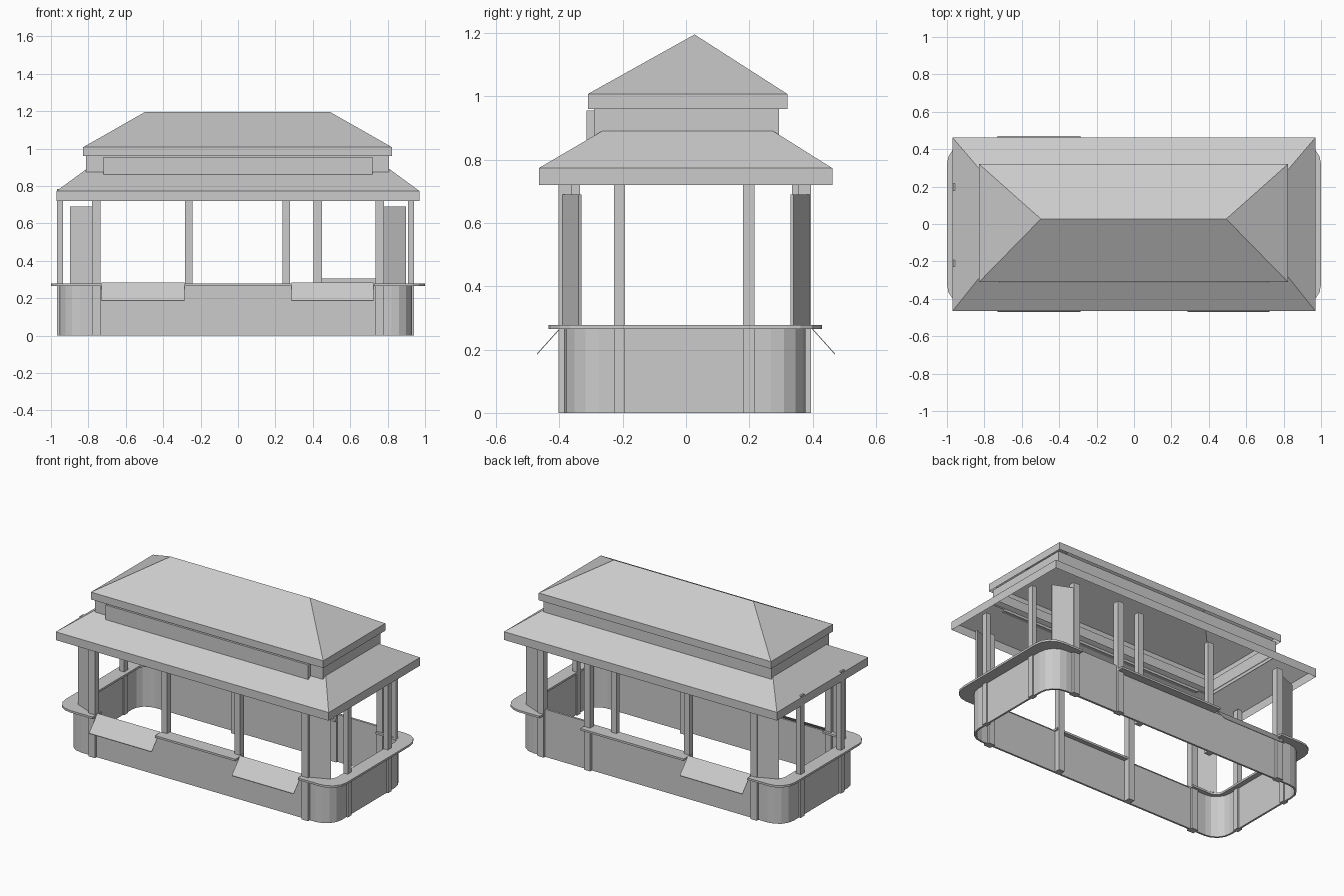
import bpy
import bmesh
from math import pi, cos, sin

if "Cube" in bpy.data.objects:
    bpy.data.objects.remove(bpy.data.objects["Cube"])


def mesh(name, verts, faces):
    me = bpy.data.meshes.new(name)
    me.from_pydata(verts, [], faces)
    bm = bmesh.new()
    bm.from_mesh(me)
    bmesh.ops.recalc_face_normals(bm, faces=bm.faces)
    bm.to_mesh(me)
    bm.free()
    ob = bpy.data.objects.new(name, me)
    bpy.context.collection.objects.link(ob)
    return ob


def box(name, x0, x1, y0, y1, z0, z1):
    v = [(x, y, z) for z in (z0, z1) for x, y in ((x0, y0), (x1, y0), (x1, y1), (x0, y1))]
    f = [(3, 2, 1, 0), (4, 5, 6, 7)] + [(i, (i + 1) % 4, (i + 1) % 4 + 4, i + 4) for i in range(4)]
    return mesh(name, v, f)


def rect(x0, x1, y0, y1, z):
    return [(x0, y0, z), (x1, y0, z), (x1, y1, z), (x0, y1, z)]


def skirt(name, rings):
    """Open shell through stacked four-point rings."""
    v = [p for r in rings for p in r]
    f = [(4 * k + i, 4 * k + (i + 1) % 4, 4 * k + 4 + (i + 1) % 4, 4 * k + 4 + i)
         for k in range(len(rings) - 1) for i in range(4)]
    return mesh(name, v, f)


def arc(cx, cy, r, a0, n=4):
    return [(cx + r * cos(a0 + pi / 2 * i / n), cy + r * sin(a0 + pi / 2 * i / n)) for i in range(n + 1)]


def band(name, outer, inner, z0, z1, closed):
    """Solid strip between an outer and an inner path."""
    n = len(outer)
    v = [(x, y, z) for path, z in ((outer, z0), (outer, z1), (inner, z1), (inner, z0)) for x, y in path]
    f = []
    for i in range(n if closed else n - 1):
        j = (i + 1) % n
        for k in range(4):
            m = (k + 1) % 4
            f.append((k * n + i, k * n + j, m * n + j, m * n + i))
    if not closed:
        f += [(0, n, 2 * n, 3 * n), (n - 1, 2 * n - 1, 3 * n - 1, 4 * n - 1)]
    return mesh(name, v, f)


def rounded(x0, x1, y0, y1, r):
    return (arc(x1 - r, y0 + r, r, -pi / 2) + arc(x1 - r, y1 - r, r, 0)
            + arc(x0 + r, y1 - r, r, pi / 2) + arc(x0 + r, y0 + r, r, pi))


# Base wall with rounded corners, open above and below
t = 0.012
band("base_wall", rounded(-0.955, 0.93, -0.385, 0.378, 0.11),
     rounded(-0.955 + t, 0.93 - t, -0.385 + t, 0.378 - t, 0.11 - t), 0.0, 0.268, True)

# Counter: two U-shaped ends and two straight middles, with gaps at the flaps and door
Z0, Z1 = 0.265, 0.278
YF, YB, W = -0.435, 0.43, 0.09


def end_path(side, inset, r, xf, xb):
    x1 = 1.0 - inset
    y0, y1 = YF + inset, YB - inset
    p = [(xf, y0)] + arc(x1 - r, y0 + r, r, -pi / 2) + arc(x1 - r, y1 - r, r, 0) + [(xb, y1)]
    return [(side * x, y) for x, y in p]


for side, label in ((1, "right"), (-1, "left")):
    band("counter_" + label, end_path(side, 0, 0.11, 0.73, 0.74),
         end_path(side, W, 0.05, 0.73, 0.74), Z0, Z1, False)
box("counter_front", -0.285, 0.285, YF, YF + W, Z0, Z1)
box("counter_back", -0.285, 0.45, YB - W, YB, Z0, Z1)

# Service door in the back
box("back_door", 0.45, 0.74, 0.366, 0.38, 0.0, 0.305)

# Sloping fold-down flaps
for name, x0, x1, s in (("flap_front_left", -0.73, -0.285, -1),
                        ("flap_front_right", 0.285, 0.725, -1),
                        ("flap_back", -0.73, -0.285, 1)):
    a, b, d = s * 0.385, s * 0.47, 0.004
    prof = [(a, 0.283), (b, 0.188), (b, 0.188 - d), (a, 0.283 - d)]
    v = [(x, y, z) for x in (x0, x1) for y, z in prof]
    mesh(name, v, [(0, 1, 2, 3), (7, 6, 5, 4)] + [(i, (i + 1) % 4, (i + 1) % 4 + 4, i + 4) for i in range(4)])

# Posts
TOP = 0.725
for s, label in ((-1, "left"), (1, "right")):
    xa, xb = sorted((s * 0.735, s * 0.78))
    box("front_post_" + label, xa, xb, -0.403, -0.36, 0.0, TOP)
    box("back_post_" + label, xa, xb, 0.355, 0.395, 0.0, TOP)
for x in (-0.263, 0.257):
    box("front_inner_post", x - 0.02, x + 0.02, -0.374, -0.335, 0.0, TOP)
    box("back_inner_post", x - 0.02, x + 0.02, 0.335, 0.368, 0.0, TOP)
box("door_post", 0.405, 0.45, 0.355, 0.395, 0.0, TOP)
for y in (-0.21, 0.198):
    box("right_side_post", 0.908, 0.94, y - 0.018, y + 0.018, 0.0, TOP)
    box("left_side_post", -0.967, -0.935, y - 0.018, y + 0.018, 0.0, 0.783)

# Angled corner screens
for sx in (-1, 1):
    for sy in (-1, 1):
        ex, ey = 0.005, 0.010
        base = [(0.78, 0.39), (0.898, 0.34), (0.898 - ex, 0.34 - ey), (0.78 - ex, 0.39 - ey)]
        v = [(sx * x, sy * y, z) for z in (0.278, 0.69) for x, y in base]
        mesh("corner_screen", v, [(0, 1, 2, 3), (7, 6, 5, 4)]
             + [(i, (i + 1) % 4, (i + 1) % 4 + 4, i + 4) for i in range(4)])

# Lower roof: fascia and slopes
skirt("lower_roof", [rect(-0.97, 0.97, -0.465, 0.462, 0.72),
                     rect(-0.97, 0.97, -0.465, 0.462, 0.773),
                     rect(-0.81, 0.81, -0.265, 0.275, 0.89)])

# Raised wall between the roofs and its front board
skirt("upper_wall", [rect(-0.812, 0.808, -0.29, 0.293, 0.868),
                     rect(-0.812, 0.808, -0.29, 0.293, 0.965)])
box("front_board", -0.72, 0.72, -0.315, -0.29, 0.86, 0.955)

# Upper hip roof with fascia
v = rect(-0.828, 0.823, -0.31, 0.32, 0.96) + rect(-0.828, 0.823, -0.31, 0.32, 1.007)
v += [(-0.498, 0.027, 1.195), (0.493, 0.027, 1.195)]
mesh("upper_roof", v, [(i, (i + 1) % 4, (i + 1) % 4 + 4, i + 4) for i in range(4)]
     + [(4, 5, 9, 8), (5, 6, 9), (6, 7, 8, 9), (7, 4, 8)])
